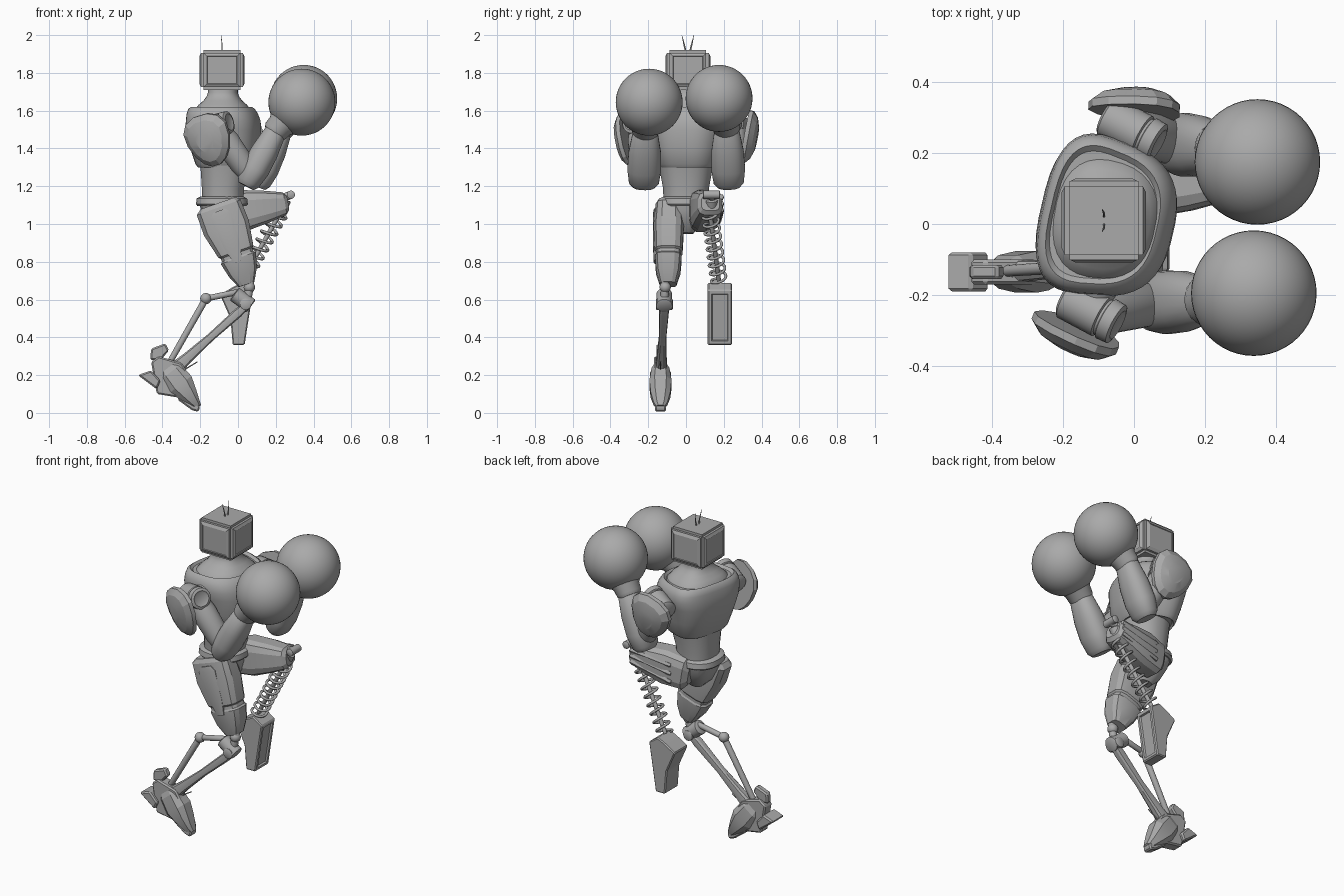
import bpy, bmesh, math
from mathutils import Vector, Matrix

cube = bpy.data.objects.get("Cube")
if cube:
    bpy.data.objects.remove(cube)

grey = bpy.data.materials.new("plain grey")
grey.use_nodes = True
grey.diffuse_color = (0.4, 0.4, 0.4, 1)
grey.node_tree.nodes["Principled BSDF"].inputs["Base Color"].default_value = (0.4, 0.4, 0.4, 1)


def finish(name, bm, smooth=None):
    bmesh.ops.recalc_face_normals(bm, faces=bm.faces)
    me = bpy.data.meshes.new(name)
    bm.to_mesh(me)
    bm.free()
    me.materials.append(grey)
    ob = bpy.data.objects.new(name, me)
    bpy.context.collection.objects.link(ob)
    if smooth:
        bpy.ops.object.select_all(action='DESELECT')
        ob.select_set(True)
        bpy.context.view_layer.objects.active = ob
        bpy.ops.object.shade_smooth_by_angle(angle=math.radians(smooth))
    return ob


def loft(name, p, q, rings, power=2, segs=24, taper=0, yaw=0, smooth=40):
    """Skin superellipse rings (t, half_u, half_v, shift_u) placed along p to q."""
    p, q = Vector(p), Vector(q)
    w = (q - p).normalized()
    u = (Vector((1, 0, 0)) if abs(w.y) > 0.75 else Vector((0, 1, 0))).cross(w).normalized()
    u = Matrix.Rotation(math.radians(yaw), 3, w) @ u
    v = w.cross(u)
    bm, loops = bmesh.new(), []
    for t, a, b, *shift in rings:
        centre = p.lerp(q, t) + u * (shift[0] if shift else 0)
        loop = []
        for i in range(segs):
            ang = math.tau * (i + 0.5) / segs
            c, s = math.cos(ang), math.sin(ang)
            cu = math.copysign(abs(c) ** (2 / power), c)
            sv = math.copysign(abs(s) ** (2 / power), s) * (1 - taper * cu)
            loop.append(bm.verts.new(centre + u * a * cu + v * b * sv))
        loops.append(loop)
    for lo, hi in zip(loops, loops[1:]):
        for i in range(segs):
            j = (i + 1) % segs
            bm.faces.new((lo[i], lo[j], hi[j], hi[i]))
    bm.faces.new(loops[0])
    bm.faces.new(loops[-1])
    return finish(name, bm, smooth)


def rod(name, p, q, r, r2=None, segs=16):
    r2 = r2 or r
    return loft(name, p, q, [(0, r * .8, r * .8), (.04, r, r), (.96, r2, r2), (1, r2 * .8, r2 * .8)], segs=segs)


def ball(name, c, r, segs=32):
    bm = bmesh.new()
    bmesh.ops.create_uvsphere(bm, u_segments=segs, v_segments=segs // 2, radius=r)
    bmesh.ops.translate(bm, vec=c, verts=bm.verts)
    return finish(name, bm, 60)


def plate(name, profile, y0, y1, bevel=0.008, panel=None):
    """Extrude an x-z outline across y, with chamfered edges and optional inset panel."""
    bm = bmesh.new()
    f = bm.faces.new([bm.verts.new((x, y0, z)) for x, z in profile])
    r = bmesh.ops.extrude_face_region(bm, geom=[f])
    bmesh.ops.translate(bm, vec=(0, y1 - y0, 0), verts=[g for g in r["geom"] if isinstance(g, bmesh.types.BMVert)])
    bmesh.ops.recalc_face_normals(bm, faces=bm.faces)
    bmesh.ops.bevel(bm, geom=bm.edges[:], offset=bevel, segments=1, affect='EDGES')
    if panel:
        bm.normal_update()
        faces = [f for f in bm.faces if f.calc_area() > panel and f.normal.x > .8]
        bmesh.ops.inset_individual(bm, faces=faces, thickness=0.02, depth=0)
        bmesh.ops.inset_individual(bm, faces=faces, thickness=0.006, depth=-0.01)
    return finish(name, bm)


# Head: chamfered monitor box with sloped screen frames on its four sides
bm = bmesh.new()
bmesh.ops.create_cube(bm, size=1, matrix=Matrix.Translation((-.085, .01, 1.815)) @ Matrix.Diagonal((.222, .222, .21, 1)))
bmesh.ops.bevel(bm, geom=bm.edges[:], offset=.014, segments=2, affect='EDGES')
bm.normal_update()
sides = [f for f in bm.faces if f.calc_area() > .02 and abs(f.normal.z) < .5]
bmesh.ops.inset_individual(bm, faces=sides, thickness=.003, depth=0)
bmesh.ops.inset_individual(bm, faces=sides, thickness=.022, depth=.008)
bmesh.ops.inset_individual(bm, faces=sides, thickness=.003, depth=-.004)
finish("head", bm)
for side in (-1, 1):
    loft("antenna", (-.085, .01 + .008 * side, 1.9), (-.09, .01 + .032 * side, 2.0),
         [(0, .004, .005), (.5, .003, .004, .003), (1, .001, .001)], segs=6)

# Torso: slim waist, chest shell with raised collar, and neck
loft("waist", (-.08, 0, 1.1), (-.08, 0, 1.45),
     [(0, .11, .12), (.25, .112, .122), (.6, .13, .145, .01), (1, .15, .17, .02)], 2.3)
loft("chest_shell", (-.075, .015, 1.3), (-.075, .015, 1.64),
     [(.03, .13, .145, .01), (0, .138, .152, .01), (.05, .15, .165, .01), (.3, .177, .188, .01), (.58, .19, .21),
      (.72, .187, .222), (.83, .178, .217, -.005), (.91, .165, .205, -.01), (.94, .152, .19, -.01),
      (.9, .142, .175, -.01)],
     2.9, 40, .13, -13)
loft("neck", (-.08, .012, 1.56), (-.08, .012, 1.73),
     [(0, .16, .185), (.25, .148, .17), (.42, .125, .14), (.55, .1, .11), (.68, .085, .088), (.8, .078, .08),
      (1, .078, .08)], 2.4, 32, .06, -10)
loft("belt", (-.085, 0, 1.095), (-.085, 0, 1.145),
     [(0, .13, .13), (.2, .138, .14), (.8, .134, .135), (1, .115, .12)], 2.4, 32)
loft("pelvis", (-.07, .0, .95), (-.085, 0, 1.11),
     [(0, .04, .04), (.3, .085, .08), (.7, .11, .115), (1, .12, .125)], 2.6, 16, smooth=25)

# Arms: side, shoulder, elbow, cuff, glove centre, guard centre, guard normal, guard spin
arms = (("right", (-.12, -.245, 1.52), (.07, -.222, 1.25), (.205, -.215, 1.5), (.338, -.195, 1.645),
         (-.152, -.3, 1.445), (-.38, -.9, -.18), 20),
        ("left", (-.005, .265, 1.52), (.125, .225, 1.25), (.235, .215, 1.51), (.348, .175, 1.665),
         (.012, .317, 1.46), (.05, .97, -.18), -20))
for side, sh, el, cu, gl, pc, pn, spin in arms:
    s, e, c, g = Vector(sh), Vector(el), Vector(cu), Vector(gl)
    ax = Vector((.075, -.04, .02))
    loft(side + "_shoulder_drum", s - ax, s + ax,
         [(0, .05, .05), (.05, .062, .062), (.7, .062, .062), (.72, .055, .055), (.76, .055, .055),
          (.78, .062, .062), (.97, .06, .06), (1, .045, .045), (.97, .035, .035)])
    ball(side + "_shoulder_link", s.lerp(Vector((-.07, .01, 1.5)), .25), .06, 20)
    loft(side + "_upper_arm", s, e, [(0, .055, .055), (.3, .07, .07), (.75, .065, .065), (1, .05, .05)])
    loft(side + "_forearm", e - (c - e) * .2, c,
         [(0, .045, .06), (.07, .062, .08), (.3, .075, .09), (.6, .073, .086), (.95, .058, .066), (1, .05, .05)], 2.3)
    loft(side + "_glove_cuff", c - (g - c) * .15, g,
         [(0, .058, .062), (.08, .068, .072), (.25, .072, .076), (.5, .105, .105), (.75, .13, .13)])
    ball(side + "_glove", g, .177, 48)
    n = Vector(pn).normalized()
    loft(side + "_shoulder_guard", Vector(pc) - n * .005, Vector(pc) + n * .06,
         [(0, .12, .103), (0, .142, .124), (.35, .142, .124), (.75, .112, .095), (1, .06, .05)],
         2.2, 14, math.copysign(.25, spin), spin, 20)

# Right leg: armoured thigh over an exposed piston shin
loft("right_thigh", (-.105, -.09, 1.11), (.045, -.095, .68),
     [(0, .1, .06), (.05, .125, .072, .005), (.3, .128, .082, .002), (.6, .1, .076, -.004), (.62, .09, .068, -.004),
      (.66, .09, .068, -.005), (.68, .1, .072, -.005), (.85, .08, .066, -.004), (1, .045, .045)], 3.5, 12, smooth=20)
loft("right_thigh_plate", (-.1, -.163, 1.07), (.0, -.163, .8),
     [(0, .035, .008), (.1, .06, .012), (.7, .045, .012), (1, .025, .008)], 4, 8, smooth=20)
ball("right_knee_ball", (.06, -.11, .665), .03, 20)
rod("right_knee_post", (.065, -.11, .7), (.045, -.115, .56), .022)
rod("right_knee_drum", (-.02, -.115, .63), (.07, -.115, .565), .042)
rod("right_knee_pin", (.04, -.16, .575), (.04, -.07, .575), .03)
rod("right_link", (.0, -.115, .64), (-.17, -.12, .605), .016)
ball("right_link_joint", (-.17, -.12, .605), .03, 16)
rod("right_piston_rod", (-.17, -.12, .605), (-.4, -.135, .2), .018, .016)
loft("right_shin", (.04, -.115, .565), (-.37, -.135, .2),
     [(0, .02, .025), (.1, .026, .026), (.45, .022, .02), (.75, .03, .028), (1, .045, .035)], 3, 10, smooth=25)
rod("right_foot_spur", (-.35, -.135, .19), (-.215, -.135, .27), .005, .003, 8)

# Right foot: layered plates pitched down to the toe
plate("right_ankle_block", [(-.43, .1), (-.46, .27), (-.42, .3), (-.3, .265), (-.27, .22), (-.31, .08)], -.17, -.1)
plate("right_heel_fin", [(-.53, .2), (-.46, .225), (-.41, .17), (-.43, .125)], -.19, -.08)
plate("right_ankle_fin", [(-.465, .28), (-.46, .34), (-.385, .368), (-.365, .33), (-.41, .28)], -.155, -.115)
loft("right_instep", (-.38, -.135, .25), (-.21, -.135, .03),
     [(0, .05, .03), (.15, .07, .05), (.45, .076, .062), (.7, .052, .055), (.9, .03, .04), (1, .02, .025)],
     2.8, 8, smooth=15)
plate("right_toe", [(-.32, .07), (-.3, .16), (-.245, .15), (-.2, .03), (-.21, .005), (-.245, .015)], -.165, -.105)

# Left leg: raised thigh, spring and tapered peg
loft("left_thigh", (-.1, .085, 1.05), (.26, .13, 1.11),
     [(0, .06, .05), (.08, .1, .075), (.4, .108, .085), (.7, .086, .08), (.95, .062, .067), (1, .04, .05)],
     3.5, 12, smooth=15)
for k in (-1, 0, 1):
    rod("left_thigh_rib", (-.02, .17, 1.06 + .05 * k), (.24, .187, 1.11 + .034 * k), .016, segs=6)
rod("left_knee_arm", (.22, .14, 1.13), (.28, .135, 1.155), .022)
rod("left_knee_pin", (.28, .09, 1.155), (.28, .18, 1.155), .022)
rod("left_spring_mount", (.25, .135, 1.13), (.215, .135, 1.04), .034, .026)

top, low = Vector((.23, .125, 1.07)), Vector((.015, .175, .69))
axis = (low - top).normalized()
su = Vector((0, 1, 0)).cross(axis).normalized()
sv = axis.cross(su)
curve = bpy.data.curves.new("spring_path", 'CURVE')
curve.dimensions, curve.bevel_depth, curve.bevel_resolution = '3D', .0075, 2
spline = curve.splines.new('POLY')
turns, steps = 9, 20
spline.points.add(turns * steps)
for i, pt in enumerate(spline.points):
    a = math.tau * i / steps
    pos = top.lerp(low, i / (turns * steps)) + (su * math.cos(a) + sv * math.sin(a)) * .041
    pt.co = (*pos, 1)
path = bpy.data.objects.new("spring_path", curve)
bpy.context.collection.objects.link(path)
bm = bmesh.new()
bm.from_mesh(bpy.data.meshes.new_from_object(path))
bpy.data.objects.remove(path)
finish("left_spring", bm, 60)
rod("left_spring_core", top, low, .012)

plate("left_peg", [(.02, .69), (.08, .65), (.035, .36), (-.028, .36), (-.04, .5), (-.095, .625), (-.03, .665)],
      .115, .243, .006, .012)
